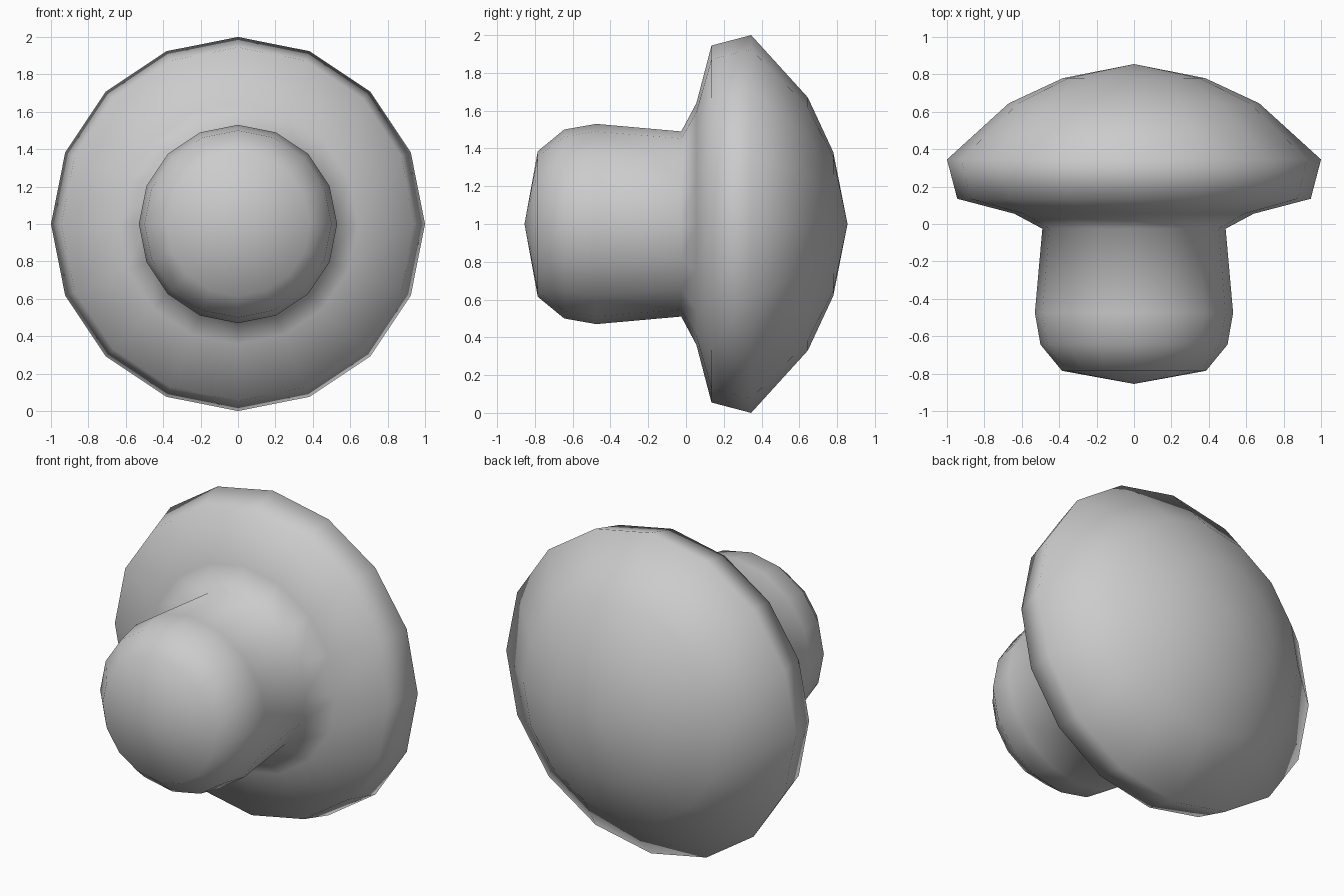
import bpy, bmesh
from math import sin, cos, tau

if "Cube" in bpy.data.objects:
    bpy.data.objects.remove(bpy.data.objects["Cube"])

SIDES = 16
CENTRE_Z = 1.0

# Half outline as (radius, y): stem end, stem, underside of cap, rim, dome
profile = [(0.385, -0.785), (0.50, -0.645), (0.53, -0.475), (0.49, -0.025),
           (0.64, 0.055), (0.945, 0.135), (1.0, 0.345), (0.67, 0.645),
           (0.38, 0.78)]
STEM_TIP, CAP_TIP = -0.855, 0.855


def lathe_y(name, points, start, end):
    """Turn an outline around the y axis, closed by a point at each end."""
    bm = bmesh.new()
    rings = [[bm.verts.new((r * cos(tau * i / SIDES), y,
                            CENTRE_Z + r * sin(tau * i / SIDES)))
              for i in range(SIDES)] for r, y in points]
    tip_a = bm.verts.new((0, start, CENTRE_Z))
    tip_b = bm.verts.new((0, end, CENTRE_Z))
    for i in range(SIDES):
        j = (i + 1) % SIDES
        bm.faces.new((tip_a, rings[0][i], rings[0][j]))
        bm.faces.new((tip_b, rings[-1][j], rings[-1][i]))
        for a, b in zip(rings, rings[1:]):
            bm.faces.new((a[i], b[i], b[j], a[j]))
    bmesh.ops.recalc_face_normals(bm, faces=bm.faces)
    for f in bm.faces:
        f.smooth = True
    mesh = bpy.data.meshes.new(name)
    bm.to_mesh(mesh)
    bm.free()
    obj = bpy.data.objects.new(name, mesh)
    bpy.context.collection.objects.link(obj)
    return obj


# Stem and cap are one continuous smooth surface
lathe_y("mushroom_knob", profile, STEM_TIP, CAP_TIP)
